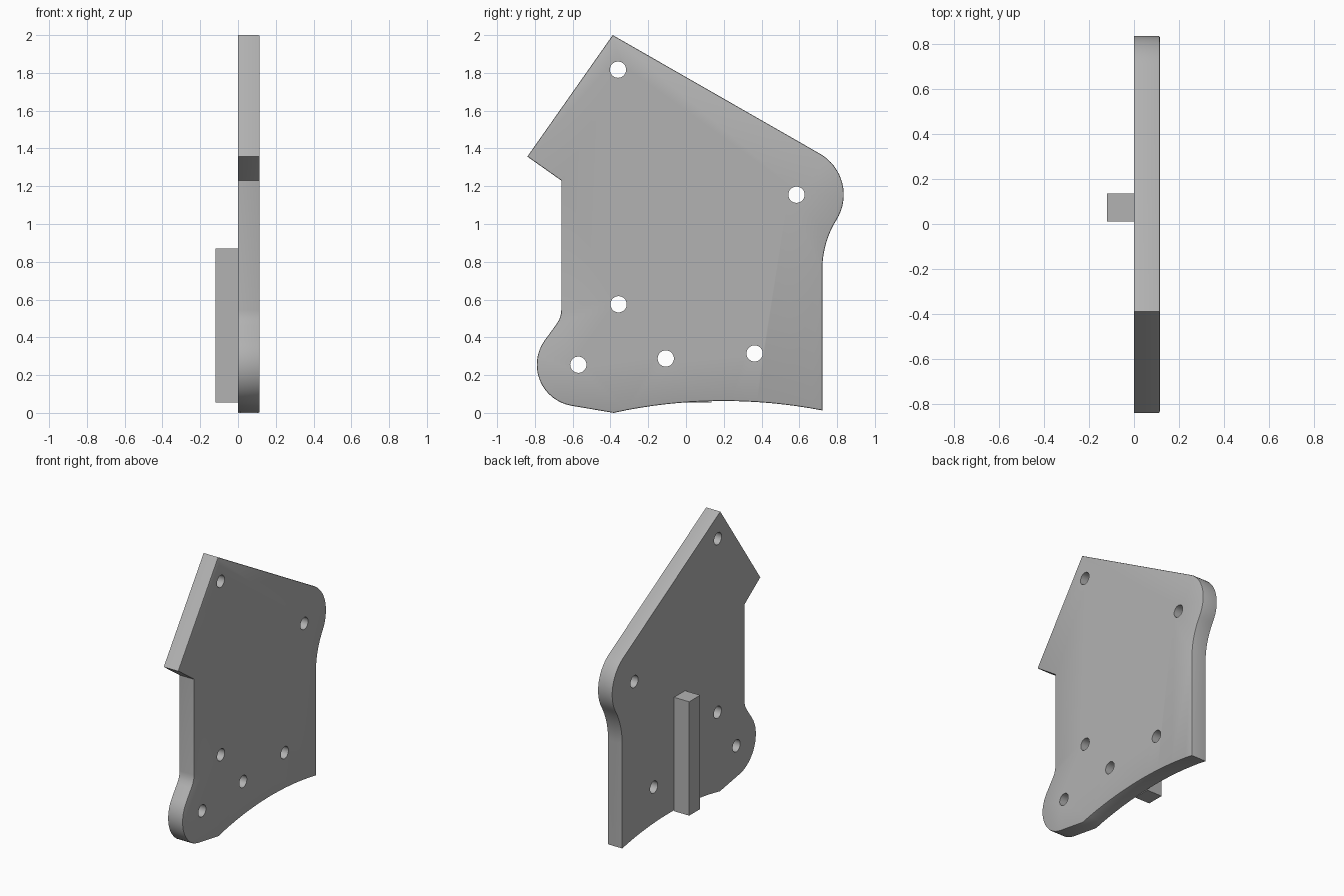
import bpy
import bmesh
from math import cos, sin, radians, sqrt
from mathutils import Matrix

cube = bpy.data.objects.get("Cube")
if cube:
    bpy.data.objects.remove(cube, do_unlink=True)

THICK = 0.115
HOLES = [(-0.36, 1.817), (0.585, 1.155), (-0.357, 0.575),
         (-0.57, 0.255), (-0.107, 0.288), (0.363, 0.315)]

gray = bpy.data.materials.new("plain gray")
gray.use_nodes = True
gray.diffuse_color = (0.45, 0.45, 0.45, 1)
gray.node_tree.nodes["Principled BSDF"].inputs["Base Color"].default_value = gray.diffuse_color


def arc(center, radius, start, end, steps=16):
    """Points of an arc in the side plane, angles in degrees."""
    angles = [radians(start + (end - start) * i / steps) for i in range(steps + 1)]
    return [(center[0] + radius * cos(a), center[1] + radius * sin(a)) for a in angles]


def add_object(name, bm):
    bmesh.ops.recalc_face_normals(bm, faces=bm.faces)
    mesh = bpy.data.meshes.new(name)
    bm.to_mesh(mesh)
    bm.free()
    mesh.materials.append(gray)
    obj = bpy.data.objects.new(name, mesh)
    bpy.context.collection.objects.link(obj)
    return obj


# Plate outline in (y, z), clockwise from the top corner
outline = [(-0.388, 2.0)]
outline += arc(HOLES[1], 0.25, 60, -31.9)                     # rear shoulder
outline += arc((1.219, 0.76), 0.497, 148.1, 180, 12)[1:]      # hollow below it
bottom_radius = 2.75
for i in range(17):                                           # arched bottom edge
    y = 0.722 - 1.105 * i / 16
    outline.append((y, 0.063 - bottom_radius + sqrt(bottom_radius**2 - (y - 0.2)**2)))
outline[-1] = (-0.383, 0.0)
outline += arc(HOLES[3], 0.22, 260, 144)                      # front foot lobe
outline += [(-0.69, 0.464), (-0.672, 0.492), (-0.663, 0.52), (-0.66, 0.545),
            (-0.66, 1.23), (-0.84, 1.357)]

# Plate body, with a fine rounded rim on its outer face
bm = bmesh.new()
face = bm.faces.new([bm.verts.new((0, y, z)) for y, z in outline])
extruded = bmesh.ops.extrude_face_region(bm, geom=[face])["geom"]
bmesh.ops.translate(bm, vec=(THICK, 0, 0),
                    verts=[g for g in extruded if isinstance(g, bmesh.types.BMVert)])
rim = [e for e in bm.edges if all(v.co.x > THICK / 2 for v in e.verts)]
bmesh.ops.bevel(bm, geom=rim, offset=0.007, segments=2, profile=0.5, affect='EDGES')
plate = add_object("plate", bm)

# Bolt holes
bm = bmesh.new()
for y, z in HOLES:
    place = Matrix.Translation((THICK / 2, y, z)) @ Matrix.Rotation(radians(90), 4, 'Y')
    bmesh.ops.create_cone(bm, cap_ends=True, segments=32, radius1=0.043,
                          radius2=0.043, depth=0.3, matrix=place)
cutter = add_object("hole_cutter", bm)
cutter.hide_render = True
cut = plate.modifiers.new("bolt holes", 'BOOLEAN')
cut.operation = 'DIFFERENCE'
cut.solver = 'EXACT'
cut.object = cutter
bpy.context.view_layer.objects.active = plate
plate.select_set(True)
bpy.ops.object.modifier_apply(modifier=cut.name)
bpy.data.objects.remove(cutter, do_unlink=True)
bpy.ops.object.shade_smooth_by_angle(angle=radians(25))

# Square bar on the inner face
bm = bmesh.new()
place = Matrix.Translation((-0.06, 0.073, 0.463)) @ Matrix.Diagonal((0.12, 0.124, 0.815, 1))
bmesh.ops.create_cube(bm, size=1, matrix=place)
add_object("square_bar", bm)
